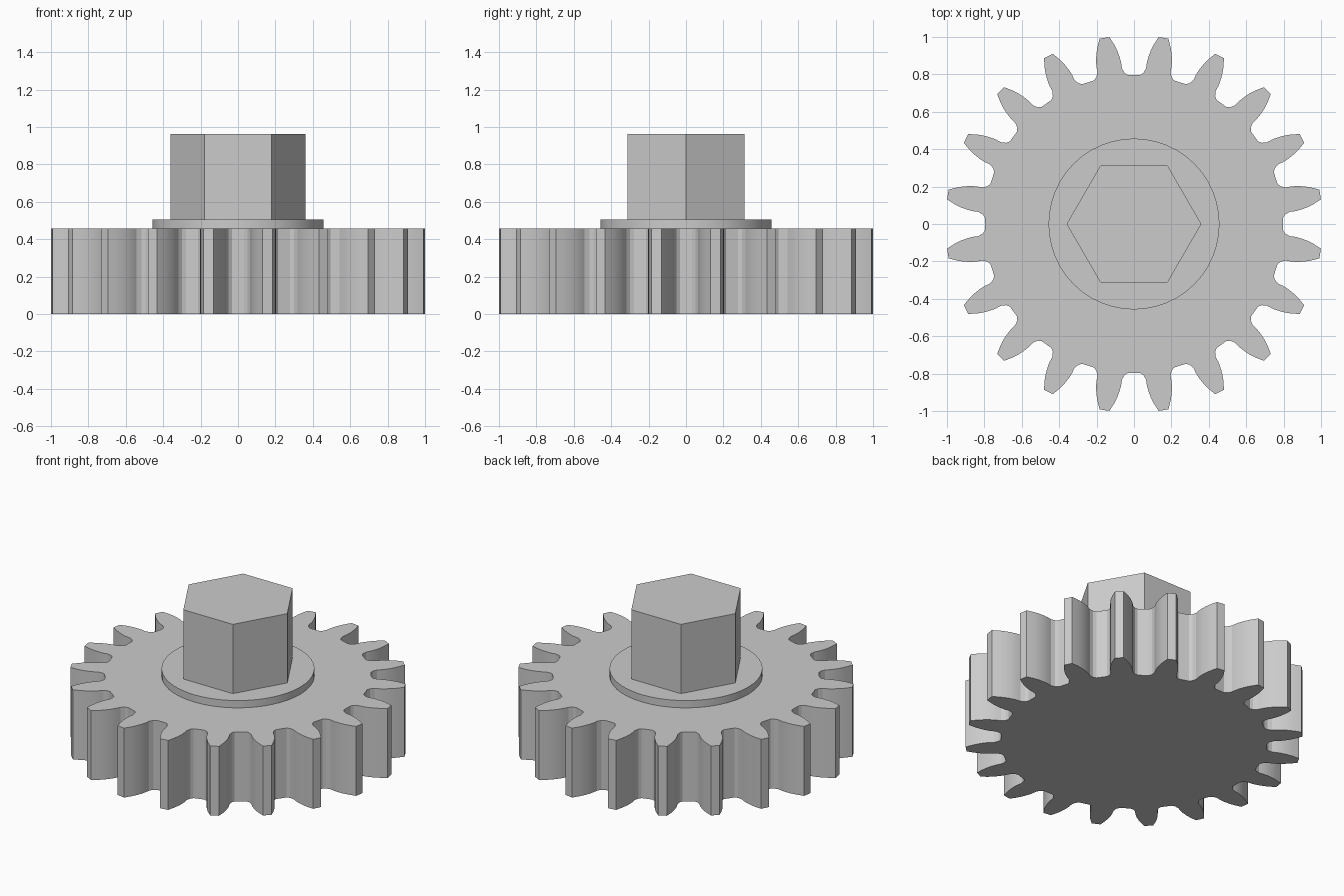
import bpy, bmesh
from math import radians, sin, cos, pi

cube = bpy.data.objects.get("Cube")
if cube:
    bpy.data.objects.remove(cube, do_unlink=True)

grey = bpy.data.materials.new("plain grey")
grey.use_nodes = True
colour = (0.6, 0.6, 0.6, 1)
grey.diffuse_color = colour
grey.node_tree.nodes["Principled BSDF"].inputs["Base Color"].default_value = colour


def prism(name, outline, z0, z1):
    """Extrude a flat outline of (x, y) points from z0 to z1."""
    bm = bmesh.new()
    face = bm.faces.new([bm.verts.new((x, y, z0)) for x, y in outline])
    top = bmesh.ops.extrude_face_region(bm, geom=[face])
    verts = [v for v in top["geom"] if isinstance(v, bmesh.types.BMVert)]
    bmesh.ops.translate(bm, verts=verts, vec=(0, 0, z1 - z0))
    bmesh.ops.recalc_face_normals(bm, faces=bm.faces)
    mesh = bpy.data.meshes.new(name)
    bm.to_mesh(mesh)
    bm.free()
    mesh.materials.append(grey)
    obj = bpy.data.objects.new(name, mesh)
    bpy.context.collection.objects.link(obj)
    bpy.ops.object.select_all(action="DESELECT")
    obj.select_set(True)
    bpy.context.view_layer.objects.active = obj
    bpy.ops.object.shade_smooth_by_angle(angle=radians(20))
    return obj


def ring(radius, sides):
    return [(radius * cos(2 * pi * i / sides), radius * sin(2 * pi * i / sides))
            for i in range(sides)]


# Half a tooth: (degrees from tooth centre, radius), from root to tip
TEETH = 20
half = [(6.6, 0.797), (5.4, 0.81), (4.55, 0.835), (4.45, 0.865),
        (4.1, 0.895), (3.5, 0.93), (2.7, 0.965), (1.5, 1.008)]
tooth = [(-a, r) for a, r in half] + half[::-1]
pitch = 360 / TEETH
gear = []
for i in range(TEETH):
    for a, r in tooth:
        t = radians((i + 0.5) * pitch + a)
        gear.append((r * cos(t), r * sin(t)))

prism("gear_wheel", gear, 0, 0.458)
prism("round_collar", ring(0.457, 48), 0.458, 0.506)
prism("hex_shaft", ring(0.36, 6), 0.506, 0.963)
